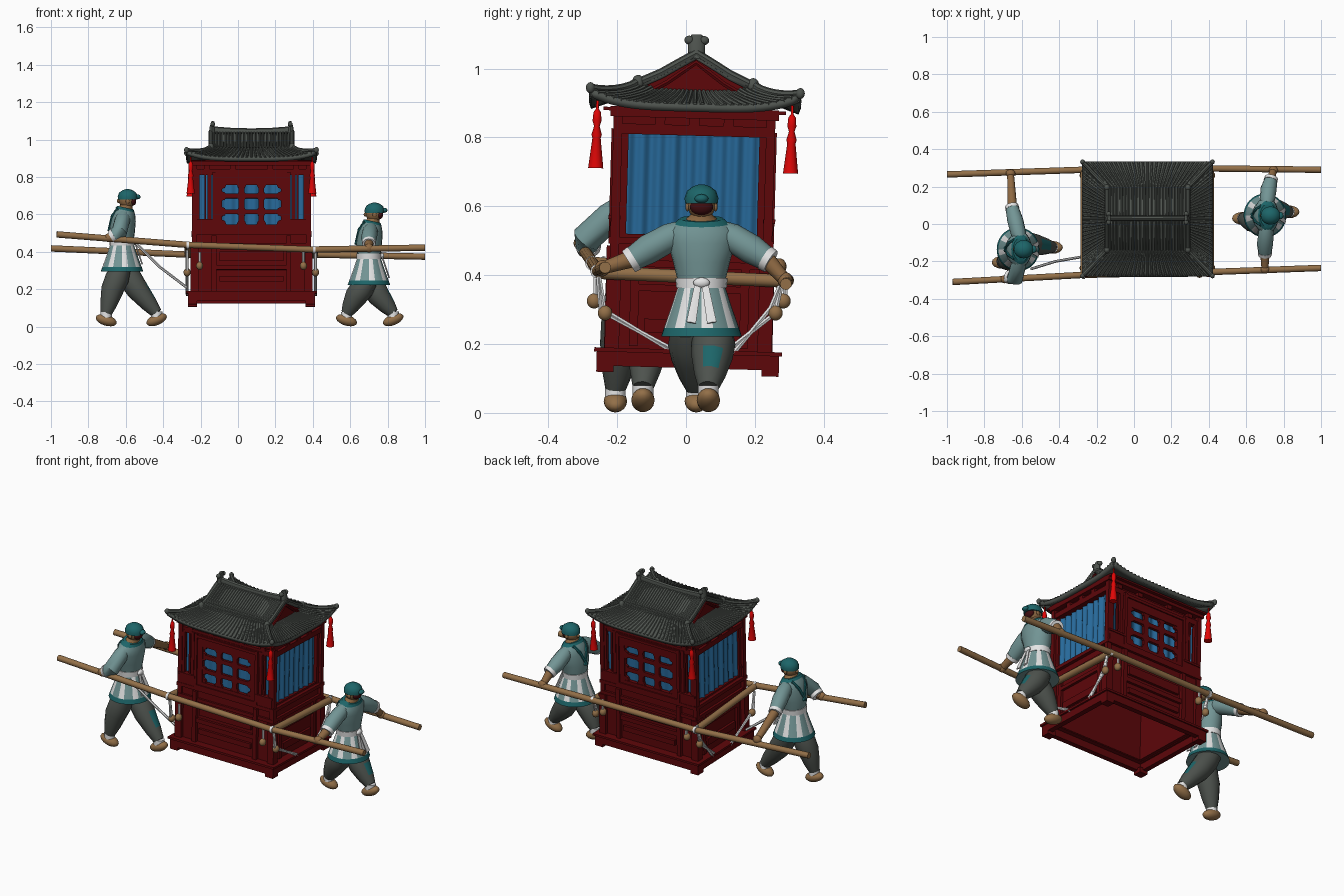
import bpy, bmesh, math
from mathutils import Vector, Matrix

if "Cube" in bpy.data.objects:
    bpy.data.objects.remove(bpy.data.objects["Cube"], do_unlink=True)


def material(name, *rgb):
    m = bpy.data.materials.new(name)
    m.use_nodes = True
    m.diffuse_color = (*rgb, 1)
    m.node_tree.nodes["Principled BSDF"].inputs["Base Color"].default_value = (*rgb, 1)
    return m


GREY = material("slate grey", .075, .085, .075)
DARK_RED = material("dark red lacquer", .11, .002, .003)
RED = material("bright red", .75, .002, .002)
BLUE = material("curtain blue", .02, .14, .32)
WOOD = material("pole wood", .29, .16, .065)
SHIRT = material("pale shirt", .17, .3, .3)
TEAL = material("deep teal", .012, .13, .14)
WHITE = material("white cloth", .78, .78, .78)
SKIN = material("skin", .27, .14, .055)
HAIR = material("dark hair", .05, .004, .005)
made = []
SIGNS = (1, -1)


def finish(name, bm, mats):
    """Turn a bmesh into a shaded object."""
    bmesh.ops.recalc_face_normals(bm, faces=bm.faces)
    me = bpy.data.meshes.new(name)
    bm.to_mesh(me)
    bm.free()
    for m in mats if isinstance(mats, list) else [mats]:
        me.materials.append(m)
    for p in me.polygons:
        p.use_smooth = True
    me.set_sharp_from_angle(angle=.75)
    ob = bpy.data.objects.new(name, me)
    bpy.context.collection.objects.link(ob)
    made.append(ob)
    return ob


def tubes(name, paths, radii, mat, n=12, pick=None):
    """Capped tubes along paths; a radius may be a pair for an oval section."""
    bm = bmesh.new()
    for path in paths:
        pts = [Vector(p) for p in path]
        rs = radii if isinstance(radii, list) else [radii] * len(pts)
        whole = (pts[-1] - pts[0]).normalized()
        ref = Vector((1, 0, 0)) if abs(whole.x) < .8 else Vector((0, 1, 0))
        rings = []
        for i, p in enumerate(pts):
            t = (pts[min(i + 1, len(pts) - 1)] - pts[max(i - 1, 0)]).normalized()
            u = (ref - t * ref.dot(t)).normalized()
            v = t.cross(u)
            a, b = rs[i] if isinstance(rs[i], tuple) else (rs[i], rs[i])
            angles = [math.tau * k / n for k in range(n)]
            rings.append([bm.verts.new(p + u * a * math.cos(w) + v * b * math.sin(w)) for w in angles])
        for j, (lo, hi) in enumerate(zip(rings, rings[1:])):
            for k in range(n):
                f = bm.faces.new((lo[k], lo[(k + 1) % n], hi[(k + 1) % n], hi[k]))
                f.material_index = pick(j, k) if pick else 0
        bm.faces.new(rings[0])
        bm.faces.new(rings[-1])
    return finish(name, bm, mat)


def tube(name, path, radii, mat, **kw):
    return tubes(name, [path], radii, mat, **kw)


def balls(name, centres, size, mat, tilt=0):
    bm = bmesh.new()
    for c in centres:
        m = Matrix.Translation(c) @ Matrix.Rotation(tilt, 4, "Y") @ Matrix.Diagonal((*size, 1))
        bmesh.ops.create_uvsphere(bm, u_segments=16, v_segments=10, radius=1, matrix=m)
    return finish(name, bm, mat)


def blocks(name, mat, *items):
    """Boxes (centre, full size) mirrored across x and y wherever off-centre."""
    bm = bmesh.new()
    for x, y, z, *size in items:
        for sx in SIGNS if x else (1,):
            for sy in SIGNS if y else (1,):
                m = Matrix.Translation((x * sx, y * sy, z)) @ Matrix.Diagonal((*size, 1))
                bmesh.ops.create_cube(bm, size=1, matrix=m)
    return finish(name, bm, mat)


def sheet(name, rows, mat, thick=0):
    bm = bmesh.new()
    vs = [[bm.verts.new(p) for p in row] for row in rows]
    for a, b in zip(vs, vs[1:]):
        for k in range(len(a) - 1):
            bm.faces.new((a[k], a[k + 1], b[k + 1], b[k]))
    ob = finish(name, bm, mat)
    if thick:
        mod = ob.modifiers.new("thickness", "SOLIDIFY")
        mod.thickness, mod.offset = thick, 0
    return ob


# Cabin base, hollow lower body and corner posts
blocks("base_frame", DARK_RED, (0, .25, .152, .68, .03, .044), (.325, 0, .152, .03, .53, .044),
       (.315, .24, .127, .05, .05, .03), (0, .24, .177, .7, .065, .012), (.325, 0, .177, .05, .545, .012))
blocks("lower_body", DARK_RED, (0, .215, .345, .6, .02, .34), (.29, 0, .345, .02, .45, .34),
       (0, 0, .47, .6, .45, .05), (0, 0, .495, .64, .48, .02),
       (0, .23, .43, .63, .015, .02), (.309, 0, .43, .015, .47, .02))
blocks("lower_panels", DARK_RED, (0, .23, .31, .4, .02, .025), (0, .23, .25, .34, .02, .03),
       (.2, .232, .33, .025, .025, .3), (.305, .16, .31, .02, .025, .24), (.305, 0, .36, .02, .3, .02),
       (.305, 0, .25, .02, .26, .04), (0, .23, .37, .34, .02, .05))
blocks("corner_posts", DARK_RED, (.305, .222, .53, .026, .026, .7), (.305, .222, .3, .042, .042, .24),
       (.293, .2, .66, .02, .02, .32))
blocks("side_railing", DARK_RED, (.255, .225, .53, .1, .025, .06), (.255, .225, .562, .11, .035, .012))
blocks("top_beams", DARK_RED, (0, 0, .82, .63, .46, .03), (0, 0, .845, .59, .42, .04),
       (0, 0, .87, .65, .49, .03), (0, 0, .877, .65, .53, .01), (.1, .22, .848, .03, .03, .03),
       (.24, .22, .848, .03, .03, .03), (.3, .1, .848, .03, .03, .03), (.3, 0, .848, .03, .03, .03))

# Pleated curtain running all round the cabin
corners = [(-.285, -.203), (.285, -.203), (.285, .203), (-.285, .203)]
loop = []
for (ax, ay), (bx, by) in zip(corners, corners[1:] + corners[:1]):
    for k in range(80):
        t = k / 80
        w = .006 * math.sin(t * math.tau * 9) + .003 * math.sin(t * math.tau * 4)
        loop.append((ax + (bx - ax) * t + (w if ax == bx else 0), ay + (by - ay) * t + (w if ay == by else 0)))
loop.append(loop[0])
sheet("curtain", [[(x, y, z) for x, y in loop] for z in (.5, .815)], BLUE)

# Lattice windows on the front and back, with slim side openings
blocks("window_frames", DARK_RED, (.183, .222, .66, .05, .022, .32), (0, .222, .52, .38, .022, .04),
       (0, .222, .785, .38, .022, .07), (.053, .222, .66, .03, .016, .26),
       (0, .222, .608, .34, .016, .024), (0, .222, .692, .34, .016, .024),
       (.2, .23, .66, .018, .02, .32), (0, .23, .805, .41, .02, .016), (0, .23, .512, .41, .02, .016),
       (.225, .222, .66, .02, .022, .32), (.247, .222, .66, .01, .012, .32), (.285, .222, .66, .016, .018, .32))
bm = bmesh.new()
for sy in SIGNS:
    for x in (-.16, -.053, .053, .16):
        for z in (.54, .608, .692, .755):
            m = Matrix.Translation((x, sy * .223, z)) @ Matrix.Rotation(math.pi / 2, 4, "X")
            bmesh.ops.create_cone(bm, cap_ends=True, segments=8, radius1=.026, radius2=.026, depth=.014, matrix=m)
finish("lattice_rosettes", bm, DARK_RED)

# Hip and gable roof
UPPER = [(0, 1.035), (.05, 1.006), (.1, .976), (.167, .945)]


def eave(u, v, s, long_side):
    x, y = .215 + .132 * v, .165 + .14 * v
    inner = .945 if long_side else .945 - .022 * (1 - u ** 4)
    z = inner + (.885 - inner) * v ** .8 + .037 * abs(u) ** 4 * v * v
    return (u * x, s * y, z) if long_side else (s * x, u * y, z)


steps = [k / 6 for k in range(7)]
across = [k / 14 - 1 for k in range(29)]
ribs = []
for s in SIGNS:
    for long_side in (True, False):
        sheet("roof_skirt", [[eave(u, v, s, long_side) for u in across] for v in steps], GREY, .022)
        for u in across[1:-1]:
            top = [(u * .215, s * y, z + .007) for y, z in UPPER[:-1]] if long_side else []
            ribs.append(top + [(x, y, z + .011) for x, y, z in (eave(u, v, s, long_side) for v in steps)])
    sheet("upper_roof", [[(x, s * y, z) for x in (-.225, .225)] for y, z in UPPER], GREY, .016)
tubes("roof_tile_ribs", ribs, .0065, GREY, n=6)
outline = [(-y, z) for y, z in UPPER[:0:-1]] + UPPER
for s in SIGNS:
    bm = bmesh.new()
    low = [(.15, .92), (-.15, .92)]
    bm.faces.new([bm.verts.new((s * .216, y, z - .004)) for y, z in outline + low])
    finish("gable_panel", bm, DARK_RED)
    tube("gable_trim", [(s * .221, y * .82, z - .018) for y, z in outline], .008, DARK_RED, n=6)
verges = [[(sx * .217, sy * y, z + .01) for y, z in UPPER] for sx in SIGNS for sy in SIGNS]
hips = [[(x, y, z + .014) for x, y, z in (eave(u, v, s, True) for v in steps)] for u in SIGNS for s in SIGNS]
tubes("descending_ridges", verges + hips, .012, GREY, n=8)
balls("ridge_end_knobs", [p[-1] for p in verges], (.016, .018, .022), GREY)
balls("eave_corner_tips", [p[-1] for p in hips], (.013, .013, .016), GREY)
tube("main_ridge", [(x, 0, 1.04 + .25 * x * x) for x in (-.215, -.11, 0, .11, .215)], (.014, .02), GREY, n=8)
tubes("ridge_finials", [[(s * .21, 0, 1.03), (s * .21, 0, 1.07), (s * .205, 0, 1.098)] for s in SIGNS],
      [(.018, .024), (.013, .025), (.008, .016)], GREY)
balls("finial_lobes", [(s * .207, y, 1.082) for s in SIGNS for y in (-.022, .022)], (.013, .014, .013), GREY)

# Corner tassels
hang = [[(sx * .325, sy * .283, z) for z in (.9, .875, .865, .84, .825, .8, .79, .703)] for sx in SIGNS for sy in SIGNS]
tubes("tassels", hang, [.004, .004, .011, .013, .008, .015, .012, .022], RED)

# Set the cabin in place with its slight sideways lean
lean = Matrix.Translation((.072, .015, .5)) @ Matrix.Rotation(-.028, 4, "X") @ Matrix.Translation((0, 0, -.5))
for ob in made:
    ob.matrix_world = lean

# Carrying poles, crossbars and ropes
tube("front_pole", [(-.97, -.31, .493), (-.27, -.272, .437), (.4, -.257, .412), (1, -.235, .422)], .017, WOOD)
tube("back_pole", [(-1, .265, .418), (-.27, .29, .385), (.4, .297, .385), (1, .29, .374)], .017, WOOD)
tubes("crossbars", [[(.408, -.26, .408), (.408, .3, .382)], [(-.268, -.275, .435), (-.268, .295, .385)]], .019, WOOD)
ropes, knots = [], []
for x in (-.272, .415):
    for y, mid, foot in ((-.255, -.235, -.04), (.285, .26, .125)):
        ropes += [[(x, y, .41), (x, mid, .29), (x, foot, .185)], [(x, y, .4), (x, mid - .014, .305), (x, foot + .012, .172)]]
        knots.append((x, mid, .29))
for x in (-.205, .35):
    for y in (-.262, .288):
        ropes.append([(x, y, .4), (x, y, .32)])
        knots.append((x, y - .005, .325))
ropes.append([(-.55, -.24, .45), (-.42, -.2, .32), (-.275, -.175, .21)])
tubes("ropes", ropes, .0075, WHITE, n=6)
balls("rope_knots", knots, (.019, .021, .022), WOOD)
tubes("pole_lashings", [[(x - .007, y, z), (x + .007, y, z)] for x in (-.268, .408)
                        for y, z in ((-.272 if x < 0 else -.257, .435 if x < 0 else .411), (.292, .385))], .021, WHITE)


def bearer(tag, ox, oy, dz, arms, feet):
    """One porter walking toward -x."""
    def at(x, y, z):
        return (ox + x, oy + y, z + dz)

    # Robe with teal hem and white apron pleats
    def pleats(j, k):
        return 1 if j == 0 else 2 if k % 5 < 2 and j < 3 else 0
    tube(tag + "_robe_skirt", [at(0, 0, z) for z in (.222, .247, .31, .375)],
         [(.114, .117), (.105, .109), (.082, .087), (.06, .066)], [SHIRT, TEAL, WHITE], n=40, pick=pleats)
    tube(tag + "_torso", [at(x, 0, z) for x, z in ((0, .37), (0, .44), (.008, .5), (.013, .535), (.018, .56))],
         [(.06, .066), (.069, .083), (.066, .1), (.058, .096), (.044, .066)], SHIRT, n=20)
    tube(tag + "_belt", [at(0, 0, .362), at(0, 0, .392)], [(.067, .073), (.067, .076)], WHITE, n=20)
    balls(tag + "_belt_knot", [at(.07, 0, .378)], (.012, .024, .015), WHITE)
    tubes(tag + "_belt_tails", [[at(.07, s * .01, .375), at(.108, s * .03, .262)] for s in SIGNS], [(.004, .011), (.004, .016)], WHITE, n=6)
    tube(tag + "_collar", [at(.015, 0, .55), at(.018, 0, .564)], [(.053, .08), (.045, .064)], TEAL, n=20)
    tubes(tag + "_lapels", [[at(-.02, s * .05, .558), at(-.05, s * .03, .52), at(-.068, s * -.008, .44)] for s in SIGNS],
          .01, TEAL, n=8)

    # Head with a wrapped cap
    tube(tag + "_neck", [at(.02, 0, .558), at(.024, 0, .575), at(.03, 0, .6)], [(.038, .052), .032, .03], SKIN)
    balls(tag + "_face", [at(.027, 0, .606)], (.045, .041, .046), SKIN)
    balls(tag + "_nose", [at(-.019, 0, .6)], (.009, .008, .011), SKIN)
    balls(tag + "_ears", [at(.03, s * .041, .598) for s in SIGNS], (.011, .006, .013), SKIN)
    balls(tag + "_hair", [at(.056, 0, .598)], (.02, .034, .024), HAIR)
    tube(tag + "_cap", [at(.03, 0, z) for z in (.608, .625, .645, .658, .663)],
         [(.052, .048), (.053, .049), (.045, .042), (.025, .024), .008], TEAL, n=16)
    balls(tag + "_cap_knot", [at(.083, 0, .622)], (.016, .02, .013), TEAL)

    # Arms reaching out to the poles
    for shoulder, elbow, cuff, hand in arms:
        c, h = Vector(cuff), Vector(hand)
        along = (c - Vector(elbow)).normalized() * .02
        tube(tag + "_sleeve", [shoulder, Vector(shoulder).lerp(Vector(elbow), .3), elbow, cuff], [.032, .041, .043, .036], SHIRT)
        tube(tag + "_cuff", [c, c + along], [.038, .036], WHITE)
        tube(tag + "_forearm", [c, h], [.026, .018], SKIN)
        balls(tag + "_hand", [h], (.026, .022, .024), SKIN)

    # Legs with a patch on the trailing knee, and shoes
    for (x, y, z, tilt), side in zip(feet, SIGNS[::-1]):
        hip = Vector(at(0, side * .04, .25))
        ankle = Vector((x, y, z + .035))
        knee = hip.lerp(ankle, .5) + Vector((-.01, 0, 0))
        tube(tag + "_trouser_leg", [hip, hip.lerp(knee, .5), knee, knee.lerp(ankle, .6), ankle],
             [.05, .064, .06, .045, .03], [GREY, TEAL], pick=lambda j, k: int(tilt < 0 and j == 2 and k in (11, 0)))
        tube(tag + "_sock", [ankle + Vector((0, 0, .008)), ankle - Vector((0, 0, .025))], .03, WHITE)
        balls(tag + "_shoe", [(x, y, z)], (.058, .034, .029), WOOD, tilt)


bearer("lead_bearer", -.62, -.135, .072,
       [((-.61, -.08, .6), (-.635, .02, .56), (-.65, .08, .525), (-.66, .27, .425)),
        ((-.61, -.19, .6), (-.635, -.29, .505), (-.66, -.285, .49), (-.69, -.295, .475))],
       [(-.705, -.205, .034, .3), (-.435, -.125, .037, -.4)])
bearer("rear_bearer", .7, .045, 0,
       [((.71, -.015, .527), (.7, -.11, .475), (.7, -.15, .45), (.7, -.243, .42)),
        ((.71, .105, .527), (.72, .19, .475), (.73, .23, .45), (.745, .288, .385))],
       [(.58, .03, .034, .3), (.83, .065, .037, -.4)])
